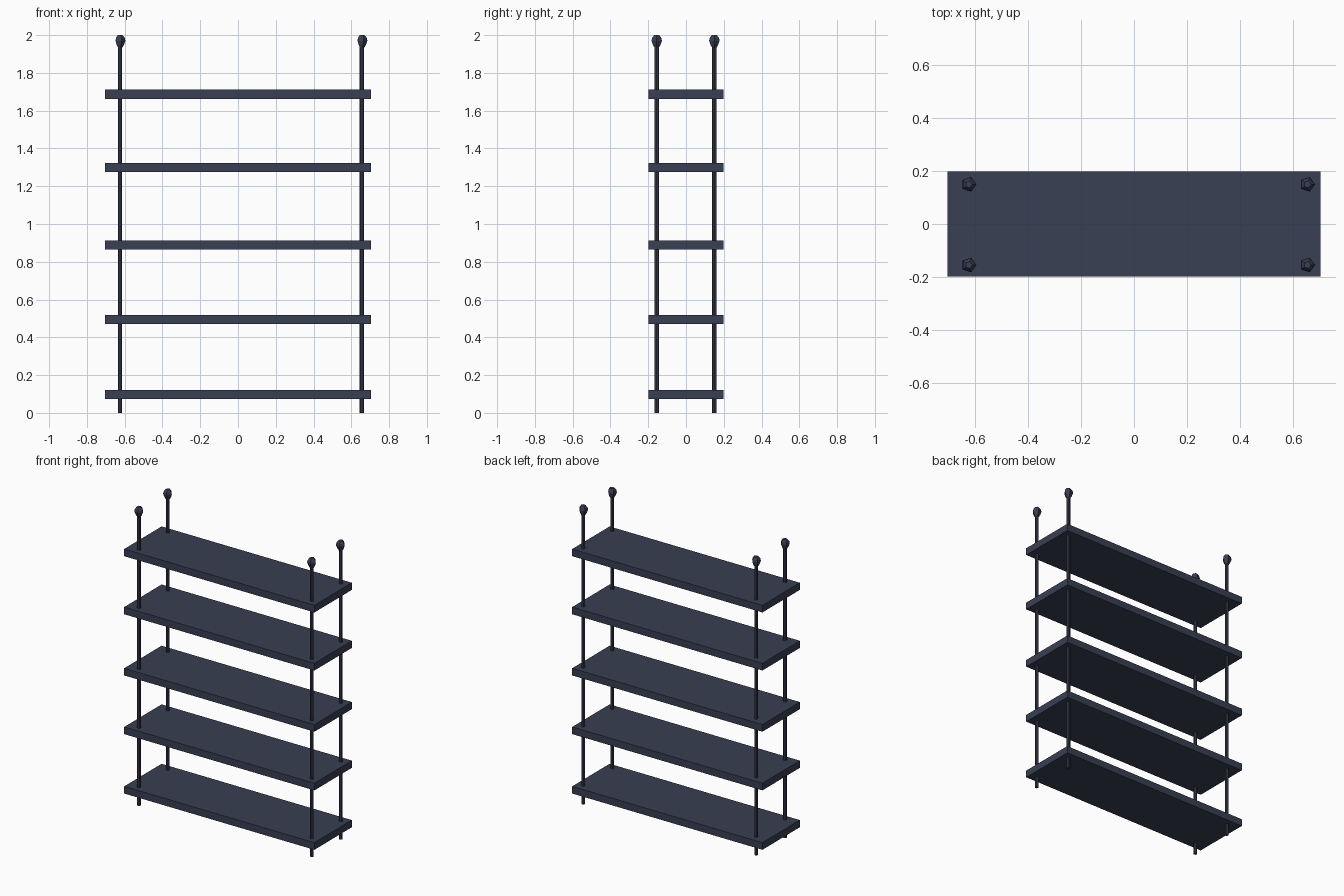
import bpy, bmesh
from math import cos, sin, pi

if "Cube" in bpy.data.objects:
    bpy.data.objects.remove(bpy.data.objects["Cube"])

mat = bpy.data.materials.new("dark_slate")
mat.diffuse_color = (0.04, 0.05, 0.085, 1)
mat.use_nodes = True
mat.node_tree.nodes["Principled BSDF"].inputs["Base Color"].default_value = mat.diffuse_color


def finish(name, bm, loc):
    bmesh.ops.recalc_face_normals(bm, faces=bm.faces)
    me = bpy.data.meshes.new(name)
    bm.to_mesh(me)
    bm.free()
    me.materials.append(mat)
    ob = bpy.data.objects.new(name, me)
    ob.location = loc
    bpy.context.collection.objects.link(ob)


def lathe(name, profile, sides, loc):
    """Faceted turned shape from (radius, z) pairs, with capped ends."""
    bm = bmesh.new()
    rings = [[bm.verts.new((r * cos(2 * pi * i / sides), r * sin(2 * pi * i / sides), z))
              for i in range(sides)] for r, z in profile]
    for a, b in zip(rings, rings[1:]):
        for i in range(sides):
            j = (i + 1) % sides
            bm.faces.new((a[i], a[j], b[j], b[i]))
    bm.faces.new(rings[0])
    bm.faces.new(rings[-1])
    finish(name, bm, loc)


# Five shelf boards
for n, z in enumerate((0.097, 0.495, 0.888, 1.298, 1.687), 1):
    bm = bmesh.new()
    bmesh.ops.create_cube(bm, size=1)
    bmesh.ops.scale(bm, vec=(1.41, 0.396, 0.048), verts=bm.verts)
    finish(f"shelf_{n}", bm, (0, 0, z))

# Four uprights with faceted bulb finials
knob = [(0.010, 1.93), (0.021, 1.948), (0.029, 1.97), (0.026, 1.985), (0.014, 2.0)]
for side, x in (("left", -0.625), ("right", 0.656)):
    for end, y in (("front", -0.155), ("back", 0.15)):
        lathe(f"{end}_{side}_pole", [(0.0115, 0), (0.0115, 1.94)], 8, (x, y, 0))
        lathe(f"{end}_{side}_finial", knob, 5, (x, y, 0))
